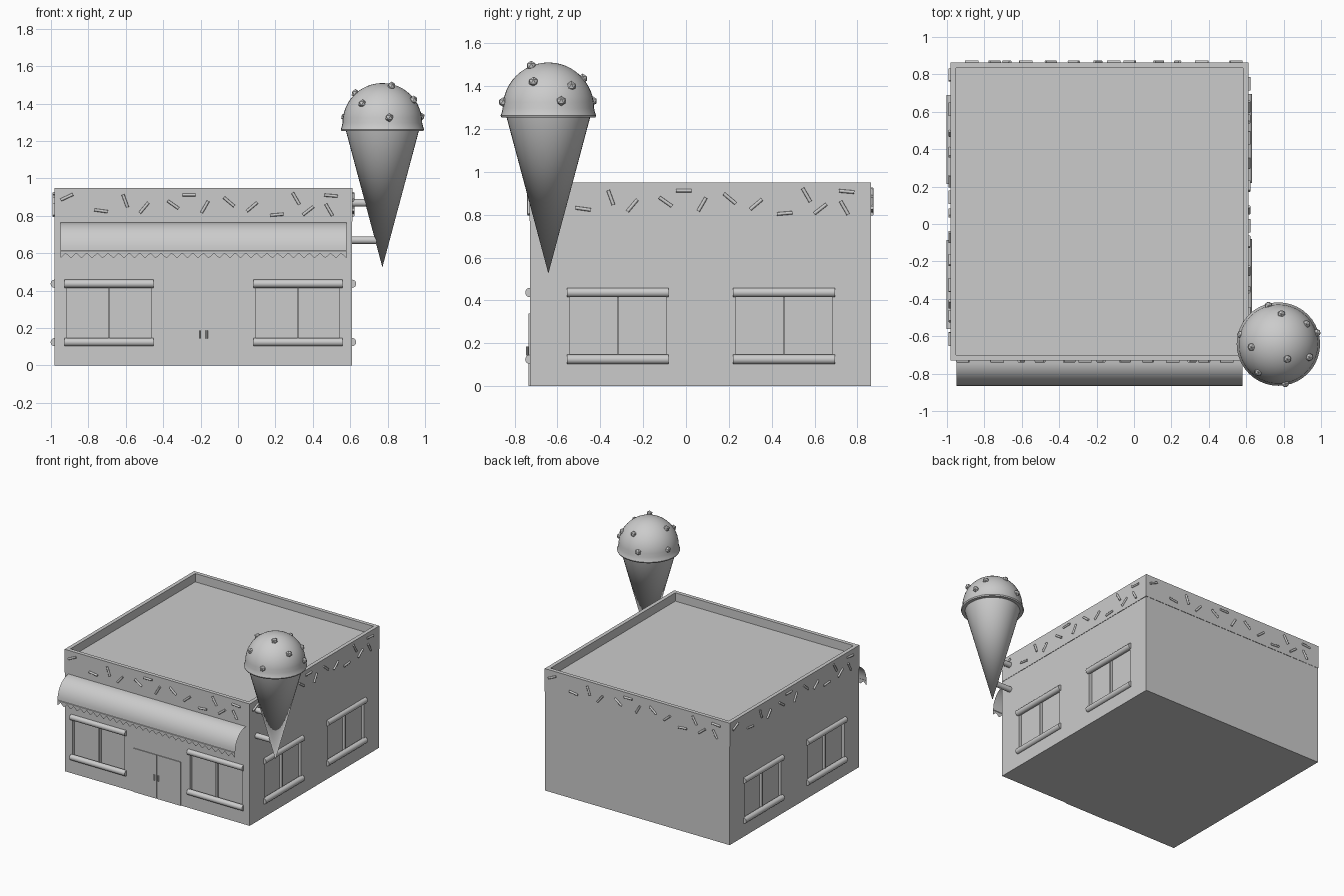
import bpy, bmesh, math
from mathutils import Matrix, Vector

if "Cube" in bpy.data.objects:
    bpy.data.objects.remove(bpy.data.objects["Cube"])

CX, CY, H = -0.185, 0.067, 0.795          # building centre and half width
BAND, TOP = 0.77, 0.95


def add(name, bm, smooth=None):
    bmesh.ops.recalc_face_normals(bm, faces=bm.faces)
    me = bpy.data.meshes.new(name)
    bm.to_mesh(me)
    bm.free()
    ob = bpy.data.objects.new(name, me)
    bpy.context.collection.objects.link(ob)
    if smooth:
        bpy.ops.object.select_all(action='DESELECT')
        ob.select_set(True)
        bpy.context.view_layer.objects.active = ob
        bpy.ops.object.shade_smooth_by_angle(angle=math.radians(smooth))
    return ob


def box(bm, lo, hi, mat=Matrix()):
    lo, hi = Vector(lo), Vector(hi)
    m = Matrix.Translation((lo + hi) / 2) @ Matrix.Diagonal((*(hi - lo), 1))
    return bmesh.ops.create_cube(bm, size=1, matrix=mat @ m)


def rod(bm, centre, axis, length, r, segs, mat=Matrix()):
    rot = Vector(axis).to_track_quat('Z', 'Y').to_matrix().to_4x4()
    bmesh.ops.create_cone(bm, cap_ends=True, segments=segs, radius1=r, radius2=r,
                          depth=length, matrix=mat @ Matrix.Translation(centre) @ rot)


def side(deg):
    """Wall space: x along the wall, -y outward from the wall plane, z up."""
    return (Matrix.Translation((CX, CY, 0)) @ Matrix.Rotation(math.radians(deg), 4, 'Z')
            @ Matrix.Translation((0, -H, 0)))


def lathe(name, profile, centre, segs=40):
    bm = bmesh.new()
    vs = [bm.verts.new((r, 0, z)) for r, z in profile]
    es = [bm.edges.new(p) for p in zip(vs, vs[1:])]
    bmesh.ops.spin(bm, geom=vs + es, axis=(0, 0, 1), cent=(0, 0, 0),
                   angle=math.tau, steps=segs)
    bmesh.ops.remove_doubles(bm, verts=bm.verts, dist=1e-4)
    bmesh.ops.translate(bm, verts=bm.verts, vec=centre)
    return add(name, bm, 40)


FRONT, RIGHT, BACK, LEFT = (side(a) for a in (0, 90, 180, 270))
windows = [(FRONT, -0.505), (FRONT, 0.505), (RIGHT, -0.385), (RIGHT, 0.39),
           (LEFT, -0.385), (LEFT, 0.39)]

# Walls with recessed window openings
bm = bmesh.new()
box(bm, (CX - H, CY - H, 0), (CX + H, CY + H, BAND))
walls = add("walls", bm)
bm = bmesh.new()
for m, x in windows:
    box(bm, (x - 0.224, -0.05, 0.125), (x + 0.224, 0.025, 0.435), m)
cutter = add("window_cutter", bm)
cutter.hide_render = True
mod = walls.modifiers.new("openings", 'BOOLEAN')
mod.operation, mod.solver, mod.object = 'DIFFERENCE', 'EXACT', cutter
dg = bpy.context.evaluated_depsgraph_get()
bm = bmesh.new()
bm.from_mesh(walls.evaluated_get(dg).to_mesh())
hidden = [f for f in bm.faces if f.calc_center_median().z > BAND - 0.001]
bmesh.ops.delete(bm, geom=hidden, context='FACES')
walls.modifiers.clear()
bm.to_mesh(walls.data)
bm.free()
bpy.data.objects.remove(cutter)

# Parapet band with sunken roof
bm = bmesh.new()
box(bm, (CX - H - .002, CY - H - .002, BAND), (CX + H + .002, CY + H + .002, TOP))
bm.normal_update()
top = next(f for f in bm.faces if f.normal.z > 0.9)
bottom = next(f for f in bm.faces if f.normal.z < -0.9)
bmesh.ops.inset_individual(bm, faces=[top], thickness=0.042)
out = bmesh.ops.extrude_face_region(bm, geom=[top])
bmesh.ops.translate(bm, vec=(0, 0, -0.065),
                    verts=[v for v in out['geom'] if isinstance(v, bmesh.types.BMVert)])
bmesh.ops.delete(bm, geom=[f for f in (top, bottom) if f.is_valid], context='FACES')
add("roof_band", bm)

# Window rails and mullions
rails, bars = bmesh.new(), bmesh.new()
for m, x in windows:
    for z in (0.437, 0.125):
        rod(rails, (x, 0, z), (1, 0, 0), 0.475, 0.022, 16, m)
    box(bars, (x - 0.005, 0.004, 0.125), (x + 0.005, 0.025, 0.435), m)
add("window_rails", rails, 40)
add("window_mullions", bars)

# Double door with handles
doors, handles = bmesh.new(), bmesh.new()
for s in (-1, 1):
    xs = sorted((s * 0.002, s * 0.203))
    box(doors, (xs[0], -0.006, 0), (xs[1], 0.001, 0.34), FRONT)
    rod(handles, (s * 0.018, -0.013, 0.165), (0, 0, 1), 0.042, 0.006, 8, FRONT)
add("doors", doors)
add("door_handles", handles, 40)

# Sprinkles: the same pattern on each side (x, z, tilt)
pattern = [(-.73, .90, 25), (-.547, .827, -8), (-.418, .88, -70), (-.317, .843, 50),
           (-.162, .86, -35), (-.077, .912, 0), (.008, .848, 60), (.137, .875, -40),
           (.26, .848, 40), (.393, .806, 5), (.495, .892, -60), (.56, .827, 38),
           (.682, .908, -5), (.672, .832, -60)]
bm = bmesh.new()
for m in (FRONT, RIGHT, BACK, LEFT):
    for x, z, t in pattern:
        a = math.radians(t)
        rod(bm, (x, -0.005, z), (math.cos(a), 0, math.sin(a)), 0.072, 0.008, 8, m)
add("sprinkles", bm, 50)

# Awning: open curved sheet ending in a scalloped edge
bm = bmesh.new()
N, W = 27 * 4, 0.765
prof = [(-0.135 * math.sin(a), 0.615 + 0.15 * math.cos(a))
        for a in (math.pi / 2 * i / 10 for i in range(11))]
rows = []
for i in range(N + 1):
    x = -W + 2 * W * i / N
    hem = 0.587 - 0.013 * math.cos(math.tau * i / 4)
    pts = prof + [(-0.138, 0.612), (-0.138, hem)]
    rows.append([bm.verts.new(FRONT @ Vector((x, y, z))) for y, z in pts])
for a, b in zip(rows, rows[1:]):
    for j in range(len(a) - 1):
        bm.faces.new((a[j], a[j + 1], b[j + 1], b[j]))
add("awning", bm, 40)

# Giant ice cream cone sign
C = Vector((0.772, -0.642, 0))
lathe("cone", [(0, 0.525), (0.196, 1.258)], C)
dome = [(0.213 * math.cos(a), 1.297 + 0.213 * math.sin(a))
        for a in (math.pi / 2 * i / 12 for i in range(13))]
dome[-1] = (0, 1.51)
lathe("scoop", [(0, 1.256), (0.219, 1.253), (0.223, 1.262), (0.218, 1.275)] + dome, C)

# Nuts on the scoop (x, y, z offsets)
nuts = [(-.053, .205, 1.33), (.016, .16, 1.435), (.15, .107, 1.40), (-.144, -.016, 1.455),
        (.048, -.08, 1.495), (.166, -.07, 1.42), (-.107, -.15, 1.40), (.037, -.21, 1.325),
        (.205, .06, 1.33), (-.2, .05, 1.33)]
bm = bmesh.new()
for p in nuts:
    bmesh.ops.create_icosphere(bm, subdivisions=1, radius=0.023,
                               matrix=Matrix.Translation(C + Vector(p)))
add("scoop_nuts", bm)

# Brackets holding the sign to the wall
bm = bmesh.new()
for z, x1 in ((0.87, 0.70), (0.67, 0.755)):
    x0 = CX + H - 0.005
    rod(bm, ((x0 + x1) / 2, C.y, z), (1, 0, 0), x1 - x0, 0.021, 16)
add("sign_brackets", bm, 40)
